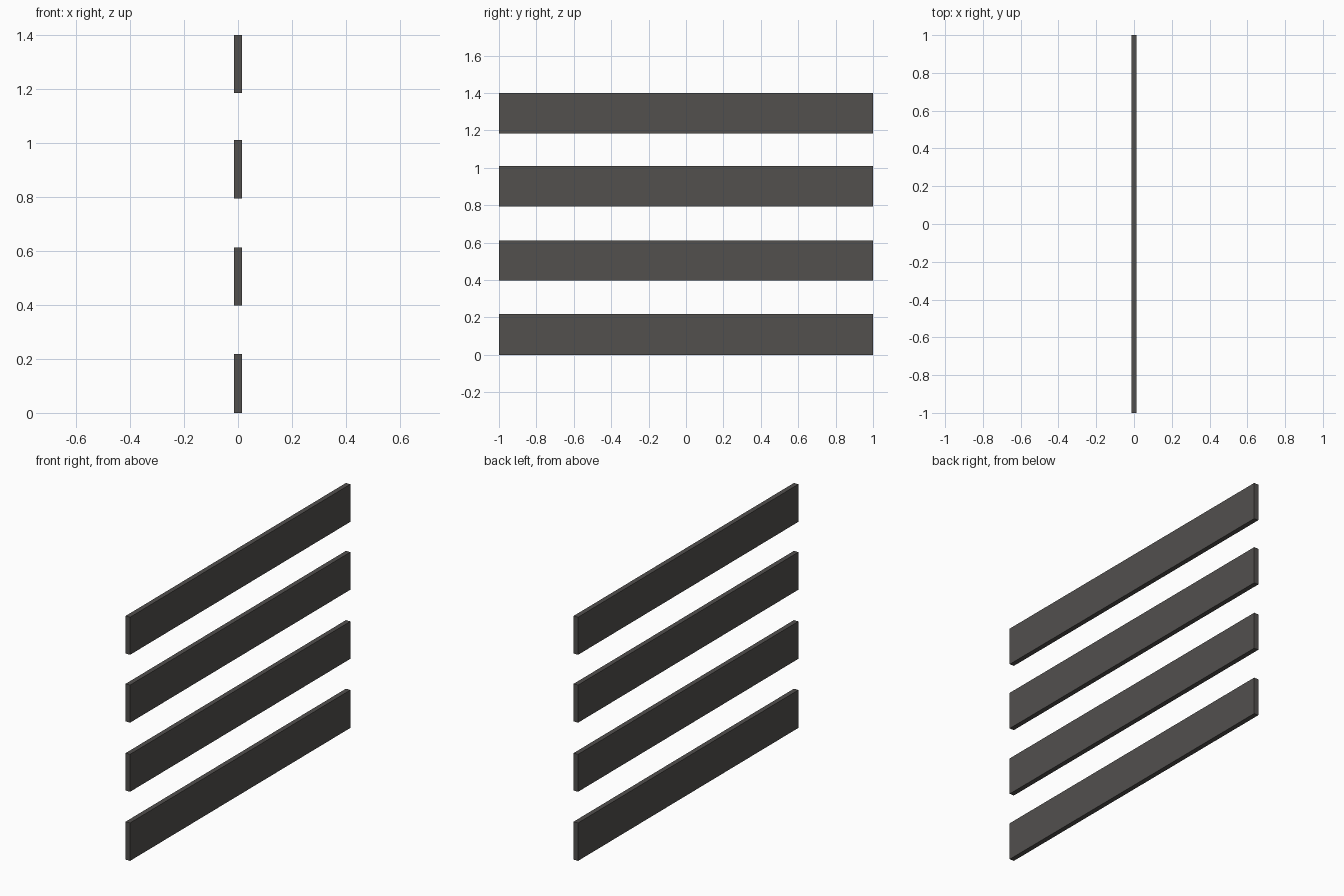
import bpy

if "Cube" in bpy.data.objects:
    bpy.data.objects.remove(bpy.data.objects["Cube"])

# Dark weathered wood
wood = bpy.data.materials.new("dark_wood")
wood.diffuse_color = (0.085, 0.08, 0.076, 1)
wood.use_nodes = True
wood.node_tree.nodes["Principled BSDF"].inputs["Base Color"].default_value = wood.diffuse_color

LENGTH, THICK = 2.0, 0.028


def plank(name, z0, z1):
    bpy.ops.mesh.primitive_cube_add(size=1, location=(0, 0, (z0 + z1) / 2))
    ob = bpy.context.object
    ob.name = name
    ob.scale = (THICK, LENGTH, z1 - z0)
    bpy.ops.object.transform_apply(location=False, rotation=False, scale=True)
    ob.data.materials.append(wood)


# Four horizontal fence boards, bottom to top
for i, (z0, z1) in enumerate([(0.0, 0.218), (0.397, 0.612), (0.794, 1.01), (1.184, 1.4)]):
    plank(f"fence_board_{i + 1}", z0, z1)
